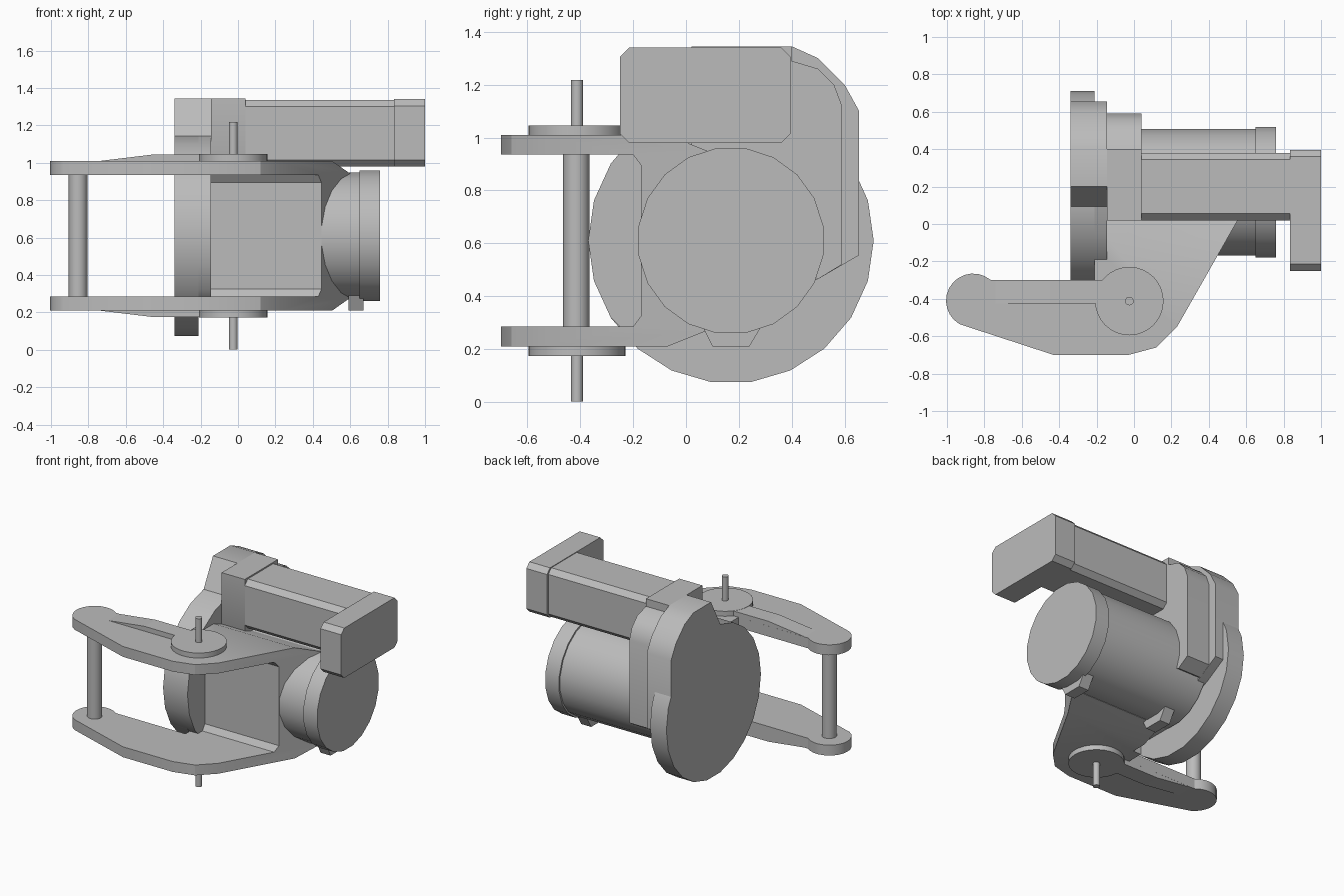
import bpy, bmesh, math
from mathutils import Vector

cube = bpy.data.objects.get("Cube")
if cube:
    bpy.data.objects.remove(cube, do_unlink=True)

grey = bpy.data.materials.new("plain_grey")
grey.use_nodes = True
colour = (0.5, 0.5, 0.5, 1)
grey.diffuse_color = colour
grey.node_tree.nodes["Principled BSDF"].inputs["Base Color"].default_value = colour

MID = 0.61            # height of the motor axis and of the bracket's symmetry plane
AXIS = (0.17, MID)    # motor axis in y, z


def prism(name, pts, axis, lo, hi):
    """Extrude a 2D outline along x, y or z between lo and hi."""
    place = {"x": lambda p, d: (d, p[0], p[1]),
             "y": lambda p, d: (p[0], d, p[1]),
             "z": lambda p, d: (p[0], p[1], d)}[axis]
    bm = bmesh.new()
    ends = [[bm.verts.new(place(p, d)) for p in pts] for d in (lo, hi)]
    bm.faces.new(ends[0])
    bm.faces.new(ends[1])
    n = len(pts)
    for i in range(n):
        j = (i + 1) % n
        bm.faces.new((ends[0][i], ends[0][j], ends[1][j], ends[1][i]))
    bmesh.ops.recalc_face_normals(bm, faces=bm.faces)
    mesh = bpy.data.meshes.new(name)
    bm.to_mesh(mesh)
    bm.free()
    mesh.materials.append(grey)
    ob = bpy.data.objects.new(name, mesh)
    bpy.context.collection.objects.link(ob)
    return ob


def smooth(ob):
    bpy.ops.object.select_all(action="DESELECT")
    ob.select_set(True)
    bpy.context.view_layer.objects.active = ob
    bpy.ops.object.shade_smooth_by_angle(angle=math.radians(30))
    return ob


def arc(centre, r, n, start=0.0, sweep=360.0):
    """Points on a circle; a full sweep leaves out the repeated last point."""
    steps = n if sweep == 360 else n - 1
    return [(centre[0] + r * math.cos(math.radians(start + sweep * i / steps)),
             centre[1] + r * math.sin(math.radians(start + sweep * i / steps)))
            for i in range(n)]


def disc(name, centre, r, n, axis, lo, hi, start=0.0):
    return smooth(prism(name, arc(centre, r, n, start), axis, lo, hi))


def chamfered(x0, x1, y0, y1, c):
    return [(x0 + c, y0), (x1 - c, y0), (x1, y0 + c), (x1, y1 - c),
            (x1 - c, y1), (x0 + c, y1), (x0, y1 - c), (x0, y0 + c)]


def flip(pts):
    return [(a, 2 * MID - z) for a, z in reversed(pts)]


# Motor barrel, end cap and mounting flange
disc("motor_barrel", AXIS, 0.342, 20, "x", -0.2, 0.65, 9)
disc("motor_end_cap", AXIS, 0.354, 20, "x", 0.65, 0.76, 9)
disc("flange_disc", AXIS, 0.54, 22, "x", -0.34, -0.21)

# Rear housing, following the disc at the front and rising to a hump at the back
step = 360 / 22
front_arc = arc(AXIS, 0.54, 8, step * 6, step * 7)
housing = front_arc + [(-0.25, 0.285), (0.1, 0.285), (0.5, 0.465), (0.655, 0.555),
                       (0.655, 1.1), (0.6, 1.2), (0.5, 1.3), (0.4, 1.345), (0.2, 1.345)]
smooth(prism("rear_housing", housing, "x", -0.34, -0.145))

# Gear cover between the housing and the actuator tube
cover = [(0.02, 1.345), (0.4, 1.345), (0.4, 1.29), (0.5, 1.26), (0.56, 1.2),
         (0.59, 1.12), (0.59, 0.52), (0.5, 0.465), AXIS, (0.02, 0.95)]
smooth(prism("gear_cover", cover, "x", -0.145, 0.04))

# Actuator tube and its end block
prism("actuator_tube", chamfered(0.02, 0.38, 0.98, 1.335, 0.035), "x", 0.04, 0.84)
prism("actuator_end_block", chamfered(-0.25, 0.395, 0.98, 1.34, 0.035), "x", 0.835, 1.0)

# Bracket: a C-shaped section trimmed to its plan outline
upper = [(0.1, 0.945), (0.08, 0.95), (-0.07, 1.01), (-0.75, 1.01),
         (-0.75, 0.935), (-0.2, 0.935), (-0.17, 0.895)]
bracket = prism("bracket", upper + flip(upper), "x", -1.1, 0.8)
plan = arc((-0.86, -0.41), 0.145, 14, 50, 190) + [
    (-0.43, -0.7), (-0.03, -0.7), (0.12, -0.66), (0.23, -0.55), (0.6, 0.1),
    (-0.145, 0.1), (-0.145, -0.18), (-0.21, -0.18), (-0.21, -0.3)]
trim = prism("bracket_trim", plan, "z", 0, 1.3)
mod = bracket.modifiers.new("trim", "BOOLEAN")
mod.operation = "INTERSECT"
mod.solver = "EXACT"
mod.object = trim
bpy.context.view_layer.objects.active = bracket
bracket.select_set(True)
bpy.ops.object.modifier_apply(modifier=mod.name)
bpy.data.objects.remove(trim, do_unlink=True)
smooth(bracket)

# Spacer rod joining the two bracket arms
disc("spacer_rod", (-0.855, -0.415), 0.05, 16, "z", 0.25, 0.97)

# Pivot bosses, pins and tapered arm ribs, mirrored top and bottom
PIVOT = (-0.025, -0.412)
rib = [(-0.74, 1.0), (-0.74, 1.01), (-0.45, 1.045), (-0.15, 1.045), (-0.15, 1.0)]
for side, sign in (("upper", 1), ("lower", -1)):
    def span(a, b):
        return sorted((MID + sign * a, MID + sign * b))
    disc(side + "_pivot_boss", PIVOT, 0.183, 32, "z", *span(0.36, 0.436))
    disc(side + "_pivot_pin", PIVOT, 0.023, 16, "z", *span(0.38, 0.608))
    prism(side + "_arm_rib", rib if sign > 0 else flip(rib), "y", -0.425, -0.3)

# Small feet under the motor
foot = [(0.05, 0.31), (0.1, 0.21), (0.24, 0.21), (0.3, 0.31)]
for label, x in (("outer", 0.59), ("inner", -0.1)):
    prism(label + "_motor_foot", foot, "x", x, x + 0.08)
